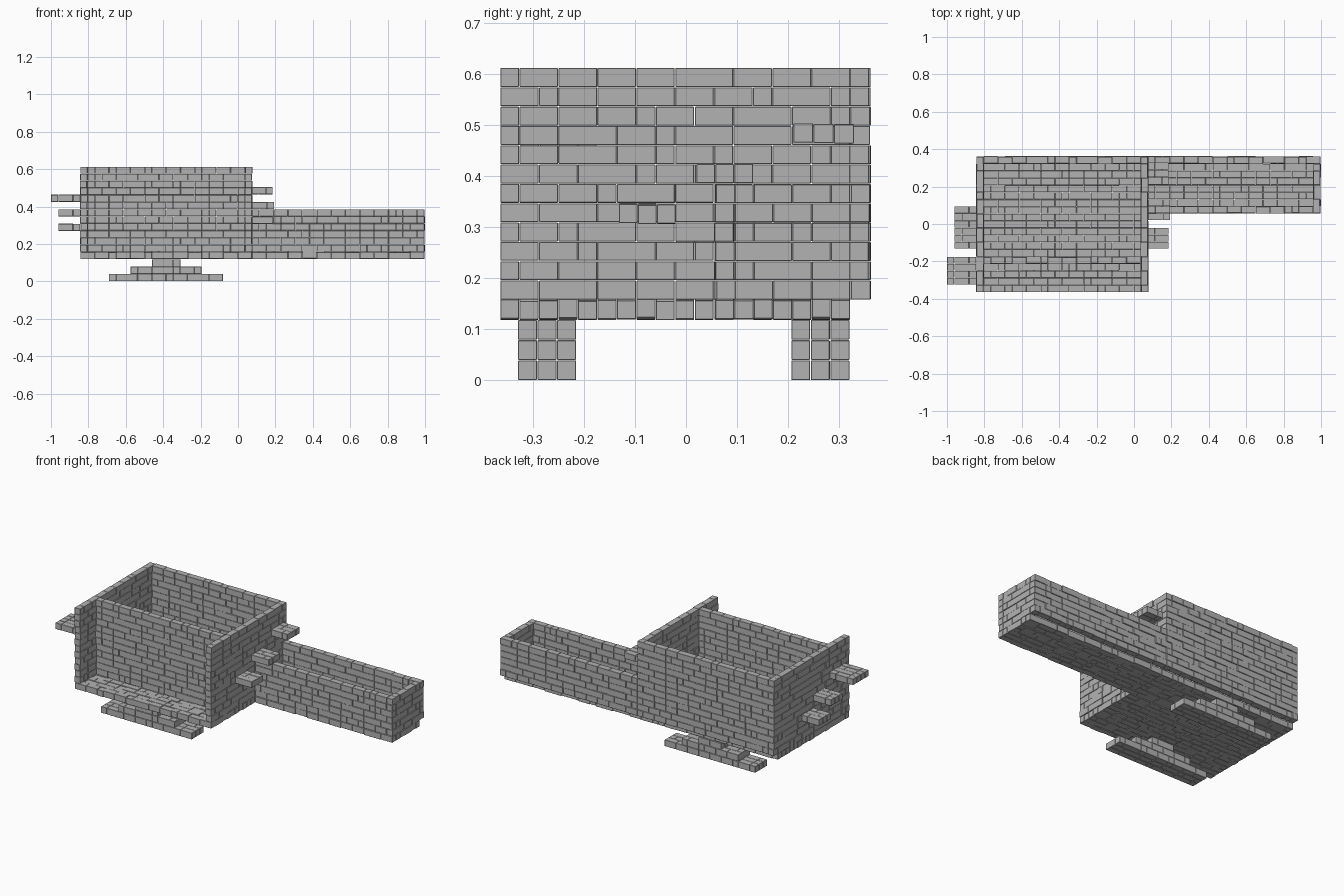
import bpy
import bmesh
import random
from mathutils import Vector, Matrix

random.seed(4)
cube = bpy.data.objects.get("Cube")
if cube:
    bpy.data.objects.remove(cube)

UNIT = 0.0384      # edge of one stone cell
GAP = 0.0012       # joint between stones
X, Y, Z = 0, 1, 2

stone = bpy.data.materials.new("grey stone")
stone.use_nodes = True
GREY = (0.45, 0.45, 0.45, 1)
stone.diffuse_color = GREY
stone.node_tree.nodes["Principled BSDF"].inputs["Base Color"].default_value = GREY


def add_stone(bm, lo, hi):
    size = [max(b - a - GAP, 0.001) for a, b in zip(lo, hi)]
    centre = (Vector(lo) + Vector(hi)) / 2
    bmesh.ops.create_cube(bm, size=1, matrix=Matrix.Translation(centre) @ Matrix.Diagonal((*size, 1)))


def lay(bm, lo, hi, run, wobble=None, amount=0.0025):
    """Fill a box with courses of short stones running along one axis."""
    counts = [max(1, round((b - a) / UNIT)) for a, b in zip(lo, hi)]
    step = [(b - a) / n for a, b, n in zip(lo, hi, counts)]
    u, v = [a for a in (X, Y, Z) if a != run]
    for i in range(counts[u]):
        for j in range(counts[v]):
            at = 0
            while at < counts[run]:
                first = at == 0 and (i + j) % 2
                length = 1 if first else random.choice((1, 2, 2, 2, 3))
                length = min(length, counts[run] - at)
                a, b = [0] * 3, [0] * 3
                for axis, start, n in ((u, i, 1), (v, j, 1), (run, at, length)):
                    a[axis] = lo[axis] + start * step[axis]
                    b[axis] = a[axis] + n * step[axis]
                if wobble is not None:
                    shift = random.uniform(-amount, amount)
                    a[wobble] += shift
                    b[wobble] += shift
                add_stone(bm, a, b)
                at += length


def build(name, *regions):
    bm = bmesh.new()
    for region in regions:
        lay(bm, *region)
    mesh = bpy.data.meshes.new(name)
    bm.to_mesh(mesh)
    bm.free()
    mesh.materials.append(stone)
    obj = bpy.data.objects.new(name, mesh)
    bpy.context.collection.objects.link(obj)
    bevel = obj.modifiers.new("worn_edges", "BEVEL")
    bevel.width = 0.001
    bevel.segments = 1
    return obj


# Main levels and edges
BASE, FLOOR, ROOF, LOW = 0.12, 0.158, 0.613, 0.385
LEFT, RIGHT, END = -0.843, 0.075, 0.997
FRONT, BACK, REAR = -0.365, 0.322, 0.361
INNER_L, INNER_R = LEFT + UNIT, RIGHT - UNIT

# Large open room with a recessed front wall
build("main_floor", ((LEFT, FRONT, BASE), (RIGHT, BACK, FLOOR), X, Z))
build("main_back_wall", ((LEFT, BACK, FLOOR), (RIGHT, REAR, ROOF), X, Y))
build("main_front_wall", ((INNER_L, -0.213, FLOOR), (INNER_R, -0.175, ROOF), X, Y))
for name, x in (("main_right_wall", LEFT), ("main_left_wall", INNER_R)):
    build(name, ((x, FRONT, FLOOR), (x + UNIT, BACK, ROOF), Y, X))

# Long low annexe
ANNEXE = 0.057
build("annexe_floor", ((RIGHT, ANNEXE, BASE), (END, BACK, FLOOR), X, Z))
build("annexe_back_wall", ((RIGHT, BACK, FLOOR), (END, REAR, LOW), X, Y))
build("annexe_front_wall", ((RIGHT, ANNEXE, FLOOR), (END, ANNEXE + UNIT, LOW), X, Y))
build("annexe_end_wall", ((END - UNIT, ANNEXE + UNIT, FLOOR), (END, BACK, LOW), Y, X))

# Stepped feet
for name, y in (("front_foot", -0.33), ("back_foot", 0.206)):
    tiers = []
    for level, (x0, x1) in enumerate(((-0.69, -0.08), (-0.575, -0.195), (-0.46, -0.308))):
        tiers.append(((x0, y, level * 0.0395), (x1, y + 0.115, level * 0.0395 + 0.0395), X))
    build(name, *tiers)

# Projecting ledges on both side walls: x range, y range, underside height
LEDGES = {
    "left_high_ledge": (RIGHT, 0.185, 0.21, 0.33, 0.465),
    "left_middle_ledge": (RIGHT, 0.193, 0.02, 0.132, 0.386),
    "left_low_ledge": (RIGHT, 0.185, -0.132, -0.02, 0.307),
    "right_high_ledge": (-1.0, LEFT, -0.325, -0.175, 0.425),
    "right_middle_ledge": (-0.96, LEFT, -0.132, -0.02, 0.347),
    "right_low_ledge": (-0.96, LEFT, -0.02, 0.095, 0.27),
}
for name, (x0, x1, y0, y1, z) in LEDGES.items():
    build(name, ((x0, y0, z), (x1, y1, z + UNIT), X, Z, 0.001))
